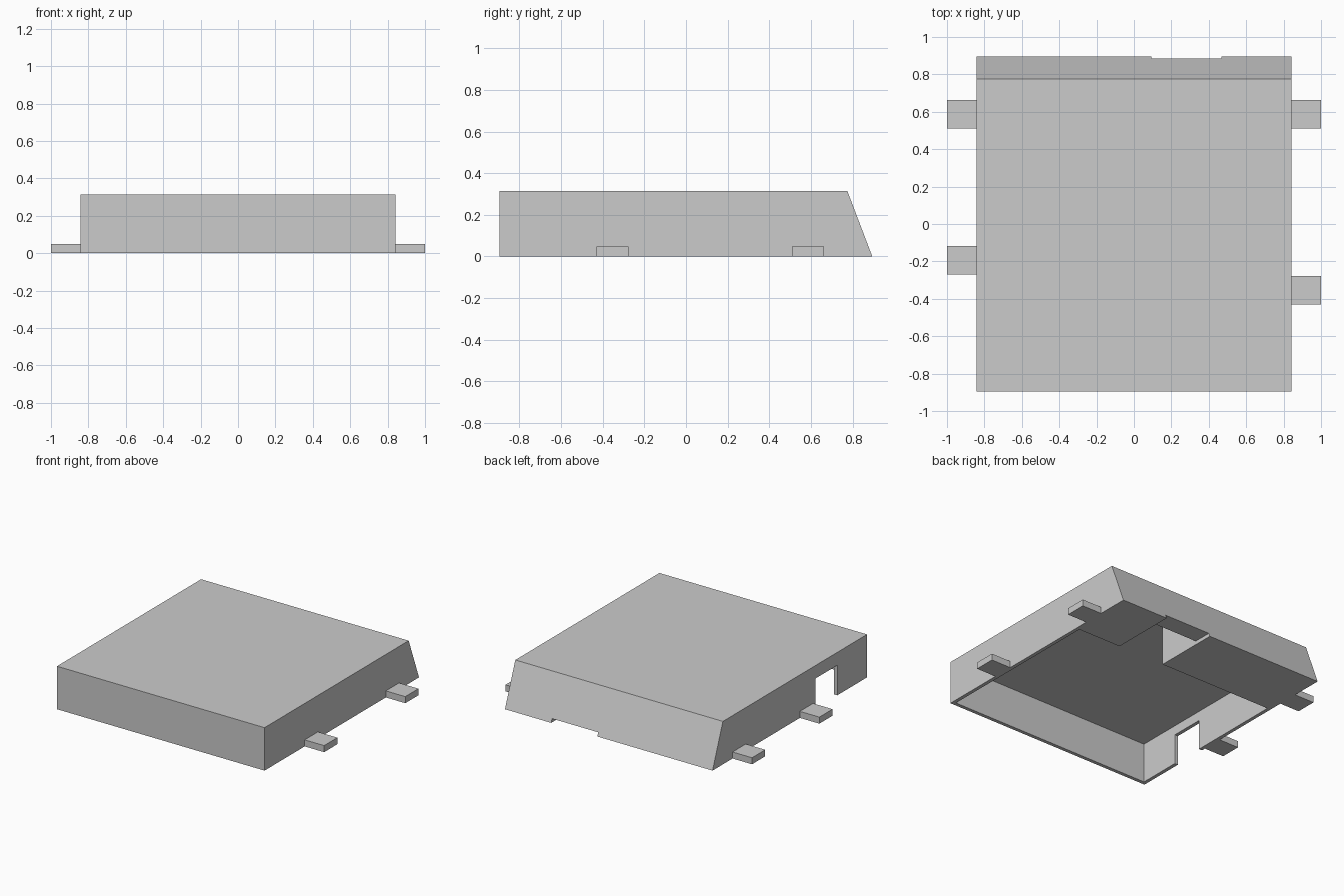
import bpy
import bmesh

if "Cube" in bpy.data.objects:
    bpy.data.objects.remove(bpy.data.objects["Cube"])

# Single plain grey
grey = bpy.data.materials.new("plain_grey")
grey.use_nodes = True
colour = (0.6, 0.6, 0.6, 1)
grey.diffuse_color = colour
grey.node_tree.nodes["Principled BSDF"].inputs["Base Color"].default_value = colour

W, D, H = 0.842, 0.895, 0.315   # half width, half depth, height
TOP_BACK = 0.775                # where the back slope begins
WALL = 0.026


def prism(name, profile, x0, x1):
    """Extrude a (y, z) profile from x0 to x1."""
    bm = bmesh.new()
    face = bm.faces.new([bm.verts.new((x0, y, z)) for y, z in profile])
    ext = bmesh.ops.extrude_face_region(bm, geom=[face])
    verts = [g for g in ext["geom"] if isinstance(g, bmesh.types.BMVert)]
    bmesh.ops.translate(bm, verts=verts, vec=(x1 - x0, 0, 0))
    bmesh.ops.recalc_face_normals(bm, faces=bm.faces)
    mesh = bpy.data.meshes.new(name)
    bm.to_mesh(mesh)
    bm.free()
    mesh.materials.append(grey)
    obj = bpy.data.objects.new(name, mesh)
    bpy.context.collection.objects.link(obj)
    return obj


def box(name, x0, x1, y0, y1, z0, z1):
    return prism(name, [(y0, z0), (y1, z0), (y1, z1), (y0, z1)], x0, x1)


def cut(obj, *bounds):
    """Subtract a box from the object."""
    cutter = box("cutter", *bounds)
    cutter.hide_render = True
    mod = obj.modifiers.new("cut", "BOOLEAN")
    mod.operation = "DIFFERENCE"
    mod.solver = "EXACT"
    mod.object = cutter
    bpy.context.view_layer.objects.active = obj
    bpy.ops.object.modifier_apply(modifier=mod.name)
    bpy.data.objects.remove(cutter)


# Housing with a sloping back
housing = prism("housing", [(-D, 0), (D, 0), (TOP_BACK, H), (-D, H)], -W, W)

# Hollow underside, and a channel between the two solid rear blocks
cut(housing, -W + WALL, W - WALL, -D + WALL, 0.407, -0.1, H - WALL)
cut(housing, 0.093, 0.467, 0.3, TOP_BACK - WALL, -0.1, H - WALL)

# Shallow slot under the back edge, and a doorway in the right wall
cut(housing, 0.093, 0.467, 0.7, 1.0, -0.1, 0.027)
cut(housing, -1.0, -0.7, -0.55, -0.30, -0.1, 0.22)

# Mounting tabs on both sides
for side, sign, starts in (("left", 1, (0.51, -0.43)), ("right", -1, (0.51, -0.27))):
    for place, y in zip(("rear", "front"), starts):
        x0, x1 = sorted((sign * W, sign * 1.0))
        box(f"{side}_{place}_tab", x0, x1, y, y + 0.153, 0, 0.048)
